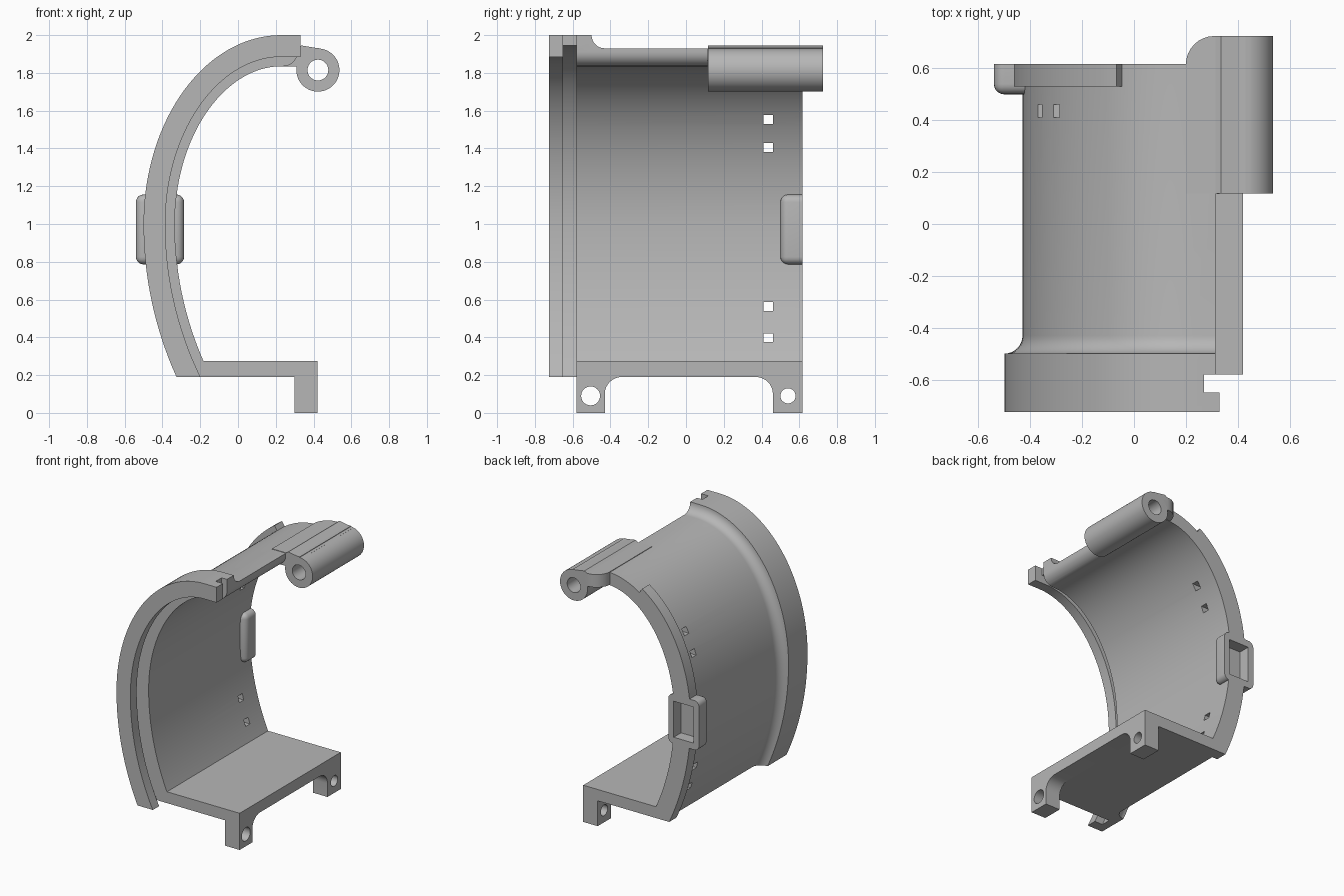
import bpy, bmesh
from math import sin, cos, pi, sqrt, radians
from mathutils import Vector

if "Cube" in bpy.data.objects:
    bpy.data.objects.remove(bpy.data.objects["Cube"])

grey = bpy.data.materials.new("plain grey")
grey.use_nodes = True
grey.diffuse_color = (0.47, 0.47, 0.47, 1)
grey.node_tree.nodes["Principled BSDF"].inputs["Base Color"].default_value = grey.diffuse_color


def finish(bm, name):
    bmesh.ops.recalc_face_normals(bm, faces=bm.faces)
    mesh = bpy.data.meshes.new(name)
    bm.to_mesh(mesh)
    bm.free()
    mesh.materials.append(grey)
    obj = bpy.data.objects.new(name, mesh)
    bpy.context.collection.objects.link(obj)
    return obj


def loft(name, rings):
    """Closed rings joined in order, capped at both ends."""
    bm = bmesh.new()
    rows = [[bm.verts.new(p) for p in ring] for ring in rings]
    n = len(rows[0])
    for a, b in zip(rows, rows[1:]):
        for i in range(n):
            j = (i + 1) % n
            bm.faces.new((a[i], a[j], b[j], b[i]))
    bm.faces.new(rows[0])
    bm.faces.new(rows[-1])
    return finish(bm, name)


def prism(name, outline, axis, lo, hi):
    """Extrude a 2D outline along one axis."""
    def place(p, h):
        c = list(p)
        c.insert(axis, h)
        return Vector(c)
    return loft(name, [[place(p, h) for p in outline] for h in (lo, hi)])


def box(name, x, y, z):
    return prism(name, [(x[0], y[0]), (x[1], y[0]), (x[1], y[1]), (x[0], y[1])], 2, *z)


def arc(cx, cy, r, a0, a1, n=8):
    return [(cx + r * cos(radians(a0 + (a1 - a0) * i / n)),
             cy + r * sin(radians(a0 + (a1 - a0) * i / n))) for i in range(n + 1)]


def circle(cx, cy, r, n=40):
    return arc(cx, cy, r, 0, 360, n)[:-1]


def cut(cutter, *targets):
    for obj in targets:
        mod = obj.modifiers.new("cut", "BOOLEAN")
        mod.operation = "DIFFERENCE"
        mod.solver = "EXACT"
        mod.object = cutter
        bpy.context.view_layer.objects.active = obj
        bpy.ops.object.modifier_apply(modifier=mod.name)
    bpy.data.objects.remove(cutter)


# Shell path: round lower side, elliptical shoulder, flat top; d is inward depth
BOTTOM, MID, A, B, CX, R = 0.19, 1.0, 0.73, 1.0, 0.23, 1.97


def lower(z, d):
    return CX - A + R - sqrt((R - d) ** 2 - (z - MID) ** 2), z


def shoulder(t, d):
    nx, nz = cos(t) / A, sin(t) / B
    k = d / sqrt(nx * nx + nz * nz)
    return CX - A * cos(t) + nx * k, MID + B * sin(t) - nz * k


def sweep(name, section, t_end=90, x_end=None):
    steps = [lambda d, z=BOTTOM + (MID - BOTTOM) * i / 16: lower(z, d) for i in range(16)]
    steps += [lambda d, t=radians(t_end * i / 36): shoulder(t, d) for i in range(37)]
    if x_end:
        steps.append(lambda d: (x_end, MID + B - d))
    rings = []
    for step in steps:
        ring = []
        for y, d in section:
            x, z = step(d)
            ring.append((x, y, z))
        rings.append(ring)
    return loft(name, rings)


# Curved shell with grooved front flange
FRONT, BACK, LIP, GROOVE = -0.725, 0.617, -0.65, -0.58
section = [(FRONT, 0)] + arc(-0.43, 0, 0.07, 180, 90)
section += [(BACK, 0.07), (BACK, 0.165), (GROOVE, 0.165), (GROOVE, 0.055),
            (LIP, 0.055), (LIP, 0.115), (FRONT, 0.115)]
shell = sweep("curved_shell", section, x_end=0.33)

# Raised strip around the rear rim
strip = sweep("rear_rim_strip", [(0.53, 0.03), (BACK, 0.03), (BACK, 0.1), (0.53, 0.1)], t_end=64.5)

# Flange notch and rounded free edge of the shell
cut(box("notch_cutter", (0.27, 0.5), (LIP, GROOVE), (1.7, 2.2)), shell)
edge = arc(0.24, 1.91, 0.075, -90, 0) + [(0.315, 2.2), (0.6, 2.2), (0.6, 1.7), (0.24, 1.7)]
cut(prism("edge_cutter", edge, 1, GROOVE, 0.115), shell)

# Small rectangular slots near the rear rim
for z in (0.398, 0.563, 1.405, 1.553):
    cut(box("slot_cutter", (-0.7, 0), (0.41, 0.461), (z - 0.023, z + 0.023)), shell)

# Rounded socket on the rear rim
bm = bmesh.new()
bmesh.ops.create_cube(bm, size=1)
for v in bm.verts:
    v.co = Vector((-0.413, 0.5585, 0.971)) + Vector((v.co.x * 0.255, v.co.y * 0.117, v.co.z * 0.37))
rear = max(v.co.y for v in bm.verts) - 0.01
rounded = [e for e in bm.edges if min(v.co.y for v in e.verts) < rear]
bmesh.ops.bevel(bm, geom=rounded, offset=0.04, segments=5, profile=0.5, affect="EDGES")
socket = finish(bm, "socket_clip")
cut(box("socket_cutter", (-0.495, -0.33), (0.53, 0.8), (0.835, 1.105)), socket, shell, strip)

# Floor plate and side panel with two drilled feet
floor = box("floor_plate", (-0.2, 0.3), (GROOVE, BACK), (BOTTOM, 0.275))
profile = [(GROOVE, 0.275), (GROOVE, 0), (-0.43, 0)]
profile += arc(-0.34, 0.1, 0.09, 180, 90) + arc(0.37, 0.1, 0.09, 90, 0)
profile += [(0.46, 0), (BACK, 0), (BACK, 0.275)]
feet = prism("side_panel_feet", profile, 0, 0.3, 0.42)
for y, r in ((-0.505, 0.05), (0.54, 0.04)):
    cut(prism("foot_hole_cutter", circle(y, 0.09, r), 0, 0.2, 0.6), feet)

# Hinge barrel and the arm joining it to the shell
HX, HZ = 0.423, 1.815
barrel = prism("hinge_barrel", circle(HX, HZ, 0.114, 64), 1, 0.117, 0.725)
outline = [(0.2, 0.117), (0.43, 0.117), (0.43, 0.725)] + arc(0.31, 0.615, 0.11, 90, 180)
arm = prism("hinge_arm", outline, 2, 1.837, 1.933)
wedge = prism("hinge_arm_top", [(0.31, 1.9), (0.45, 1.9), (0.45, 1.926), (0.335, 1.945), (0.31, 1.93)],
              1, 0.117, 0.725)
cut(prism("hinge_hole_cutter", circle(HX, HZ, 0.055), 1, 0, 0.9), barrel, arm)

# Smooth curves, sharp edges
bpy.ops.object.select_all(action="DESELECT")
for obj in (shell, strip, socket, floor, feet, barrel, arm, wedge):
    obj.select_set(True)
bpy.context.view_layer.objects.active = shell
bpy.ops.object.shade_smooth_by_angle(angle=radians(30))
